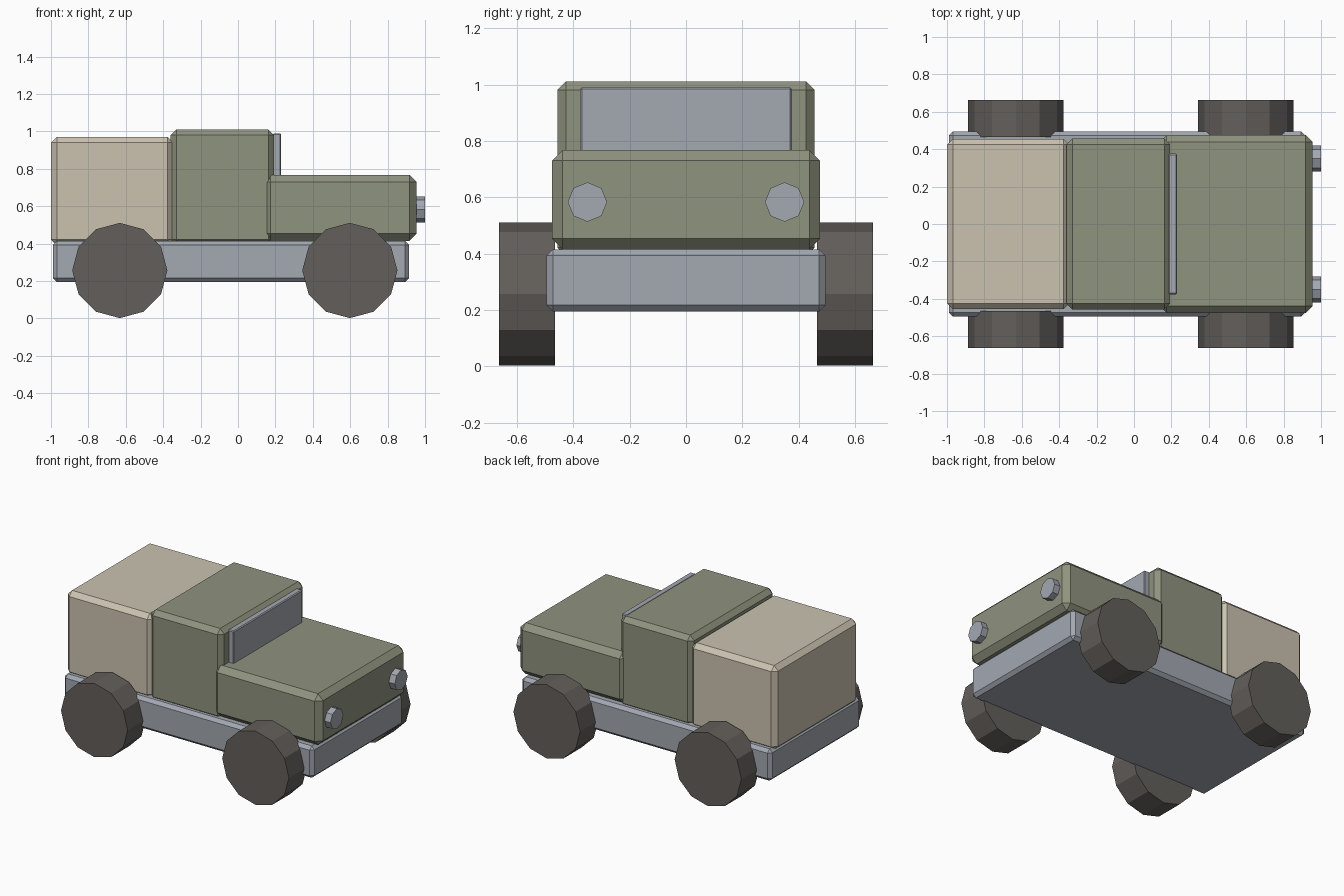
import bpy, math

if "Cube" in bpy.data.objects:
    bpy.data.objects.remove(bpy.data.objects["Cube"])


def paint(name, r, g, b):
    """Flat material from 8-bit display values, stored as linear."""
    m = bpy.data.materials.new(name)
    m.diffuse_color = [((c / 255 + 0.055) / 1.055) ** 2.4 for c in (r, g, b)] + [1]
    m.use_nodes = True
    m.node_tree.nodes["Principled BSDF"].inputs["Base Color"].default_value = m.diffuse_color
    return m


GREEN = paint("olive_green", 143, 147, 126)
TAN = paint("canvas_tan", 203, 194, 176)
STEEL = paint("steel_grey", 163, 168, 177)
RUBBER = paint("tyre_rubber", 99, 95, 91)


def box(name, x, half_y, z, bevel, mat):
    """Chamfered box from x range, half width and z range."""
    bpy.ops.mesh.primitive_cube_add(
        size=1, location=((x[0] + x[1]) / 2, 0, (z[0] + z[1]) / 2))
    ob = bpy.context.object
    ob.name = name
    ob.scale = (x[1] - x[0], 2 * half_y, z[1] - z[0])
    bpy.ops.object.transform_apply(location=False, rotation=False, scale=True)
    mod = ob.modifiers.new("chamfer", 'BEVEL')
    mod.width, mod.segments = bevel, 1
    ob.data.materials.append(mat)


def cylinder(name, sides, radius, depth, loc, rot, mat):
    bpy.ops.mesh.primitive_cylinder_add(
        vertices=sides, radius=radius, depth=depth, location=loc, rotation=rot)
    ob = bpy.context.object
    ob.name = name
    ob.data.materials.append(mat)


# Body
box("chassis", (-0.99, 0.915), 0.495, (0.195, 0.415), 0.022, STEEL)
box("cargo_box", (-1.0, -0.345), 0.455, (0.39, 0.971), 0.031, TAN)
box("cab", (-0.361, 0.193), 0.457, (0.39, 1.011), 0.031, GREEN)
box("hood", (0.137, 0.955), 0.476, (0.415, 0.768), 0.038, GREEN)
box("windshield", (0.185, 0.23), 0.376, (0.72, 0.99), 0.006, STEEL)

# Wheels and headlights, mirrored left and right
for side, s in (("right", -1), ("left", 1)):
    for end, x in (("rear", -0.632), ("front", 0.598)):
        cylinder(f"{end}_{side}_wheel", 12, 0.2545, 0.198,
                 (x, s * 0.564, 0.2565), (math.pi / 2, 0, 0), RUBBER)
    cylinder(f"{side}_headlight", 8, 0.07, 0.08,
             (0.96, s * 0.35, 0.583), (0, math.pi / 2, 0), STEEL)
